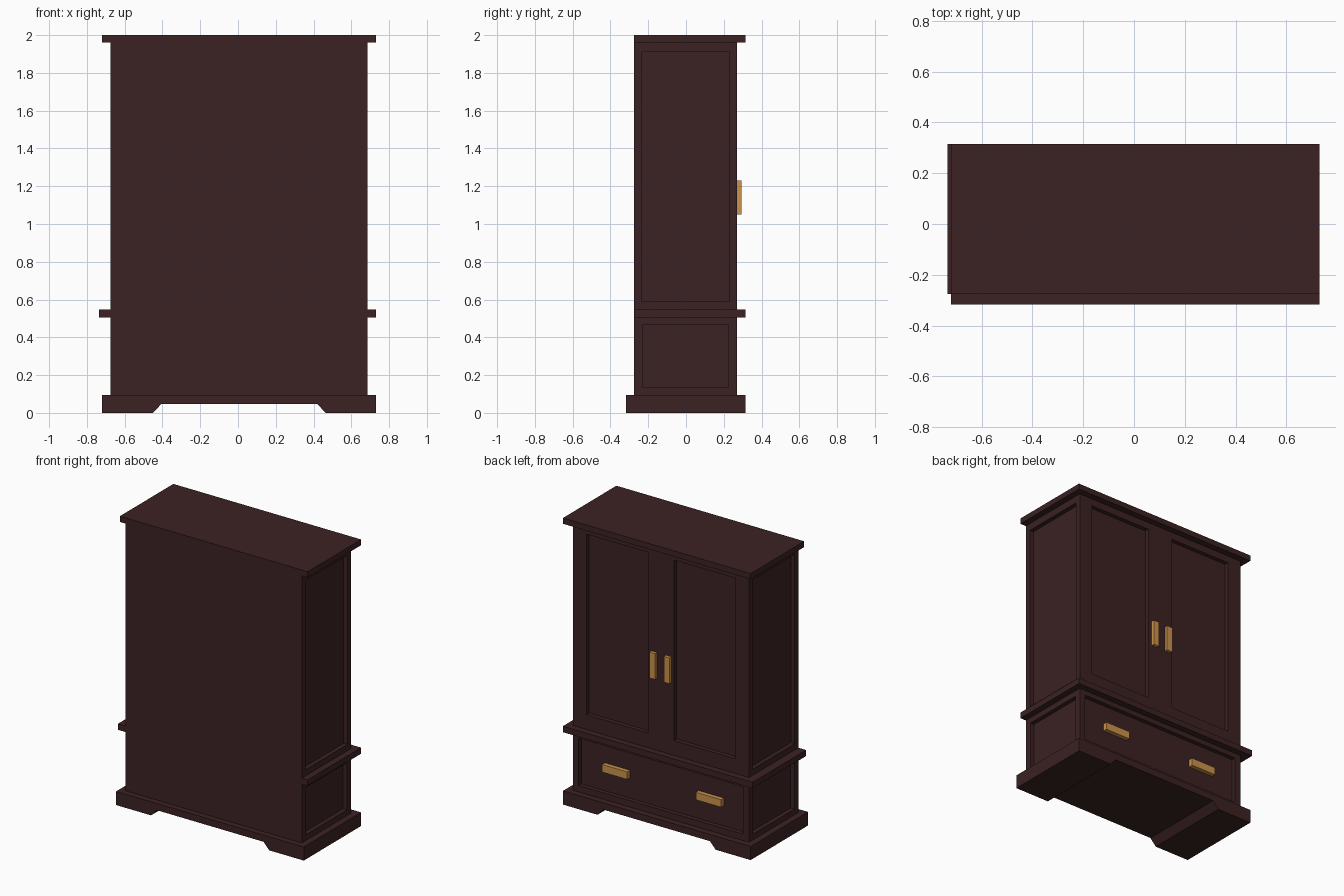
import bpy, bmesh

if "Cube" in bpy.data.objects:
    bpy.data.objects.remove(bpy.data.objects["Cube"])


def material(name, rgb):
    m = bpy.data.materials.new(name)
    m.diffuse_color = (*rgb, 1)
    m.use_nodes = True
    m.node_tree.nodes["Principled BSDF"].inputs["Base Color"].default_value = m.diffuse_color
    return m


WOOD = material("dark mahogany", (0.045, 0.016, 0.017))
BRASS = material("warm brass", (0.60, 0.295, 0.07))


def add_mesh(name, bm, mat):
    bmesh.ops.recalc_face_normals(bm, faces=bm.faces)
    me = bpy.data.meshes.new(name)
    bm.to_mesh(me)
    bm.free()
    me.materials.append(mat)
    ob = bpy.data.objects.new(name, me)
    bpy.context.collection.objects.link(ob)
    return ob


def add_box(bm, xr, yr, zr):
    vs = bmesh.ops.create_cube(bm, size=1)["verts"]
    for v in vs:
        for i, (a, b) in enumerate((xr, yr, zr)):
            v.co[i] = a if v.co[i] < 0 else b


def boxes(name, ranges, mat):
    bm = bmesh.new()
    for r in ranges:
        add_box(bm, *r)
    return add_mesh(name, bm, mat)


L, R, B, F = -0.675, 0.685, -0.275, 0.27   # body sides, plain back, door side
D = 0.03                                   # panel recess depth

# Cabinet body with recessed panels
body = boxes("cabinet_body", [((L, R), (B, F), (0.07, 1.98))], WOOD)
cuts = [
    ((0.105, 0.58), (F - D, F + 0.1), (0.65, 1.91)),     # doors
    ((-0.57, -0.095), (F - D, F + 0.1), (0.65, 1.91)),
    ((-0.63, 0.64), (F - D, F + 0.1), (0.14, 0.47)),     # drawer
]
for xr in ((L - 0.1, L + D), (R - D, R + 0.1)):          # side panels
    cuts += [(xr, (-0.235, 0.23), (0.59, 1.91)),
             (xr, (-0.23, 0.225), (0.135, 0.465))]
cutter = boxes("panel_cutter", cuts, WOOD)
cutter.hide_render = True
mod = body.modifiers.new("panels", "BOOLEAN")
mod.operation = "DIFFERENCE"
mod.solver = "EXACT"
mod.object = cutter
bpy.context.view_layer.objects.active = body
bpy.ops.object.modifier_apply(modifier=mod.name)
bpy.data.objects.remove(cutter)

# Top slab and waist moulding, flush with the back
boxes("top_slab", [((-0.72, 0.73), (B, 0.315), (1.96, 2.0))], WOOD)
boxes("waist_moulding", [((-0.735, 0.73), (B, 0.315), (0.505, 0.547))], WOOD)

# Plinth: profile with a shallow bracket cutout, extruded through the depth
profile = [(-0.72, 0), (-0.45, 0), (-0.405, 0.048), (0.42, 0.048),
           (0.463, 0), (0.73, 0), (0.73, 0.095), (-0.72, 0.095)]
bm = bmesh.new()
face = bm.faces.new([bm.verts.new((x, -0.317, z)) for x, z in profile])
ext = bmesh.ops.extrude_face_region(bm, geom=[face])["geom"]
bmesh.ops.translate(bm, vec=(0, 0.632, 0),
                    verts=[g for g in ext if isinstance(g, bmesh.types.BMVert)])
add_mesh("plinth", bm, WOOD)

# Brass handles in mirrored pairs
for side, s in (("right", 1), ("left", -1)):
    xr = sorted((s * 0.034, s * 0.078))
    boxes(f"door_handle_{side}", [(xr, (F - 0.005, 0.293), (1.05, 1.23))], BRASS)
    xr = sorted((s * 0.265, s * 0.46))
    boxes(f"drawer_handle_{side}", [(xr, (F - D - 0.005, F), (0.282, 0.335))], BRASS)
